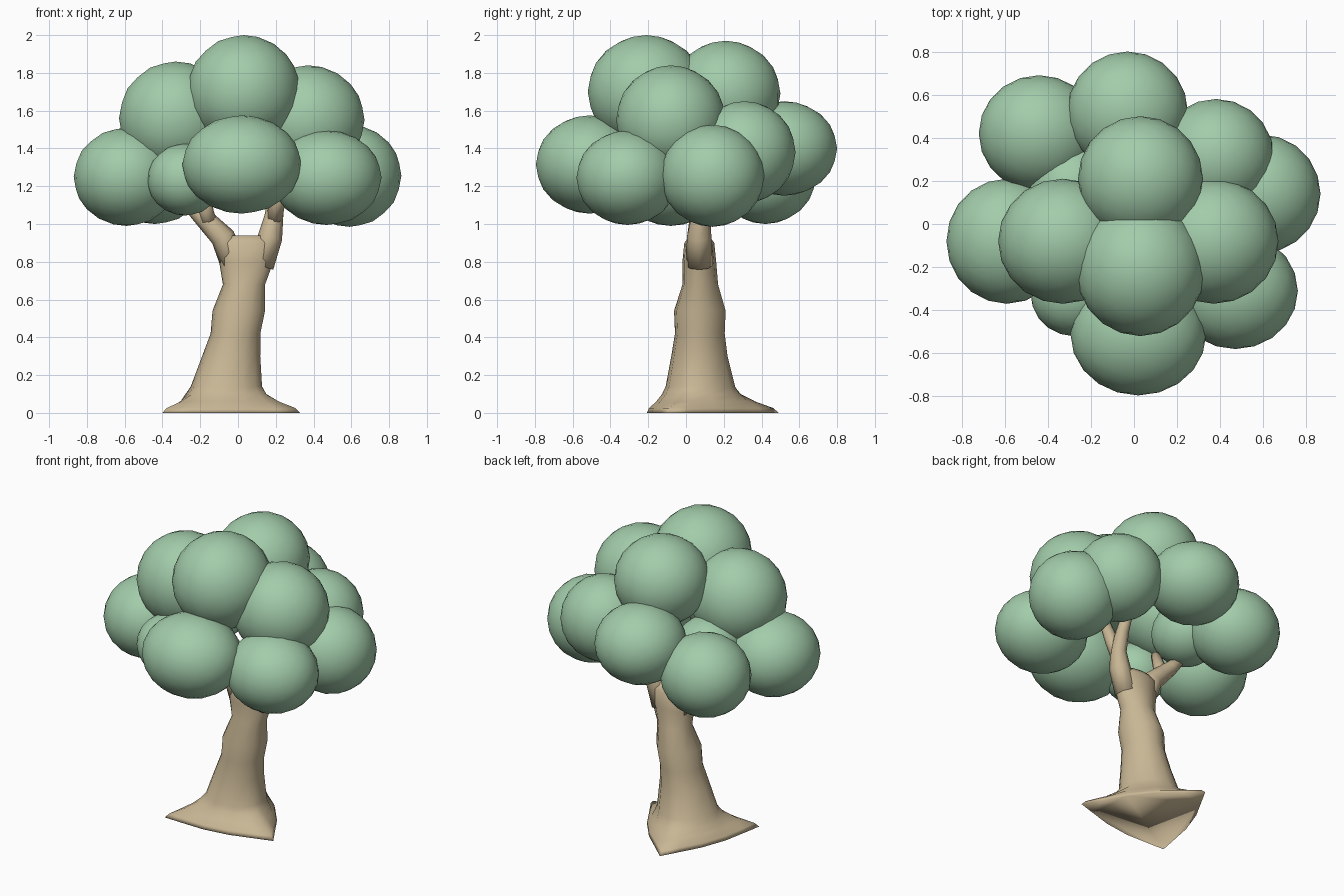
import bpy, bmesh, math
from mathutils import Vector

if "Cube" in bpy.data.objects:
    bpy.data.objects.remove(bpy.data.objects["Cube"])


def material(name, rgb):
    m = bpy.data.materials.new(name)
    m.diffuse_color = (*rgb, 1)
    m.use_nodes = True
    m.node_tree.nodes["Principled BSDF"].inputs["Base Color"].default_value = m.diffuse_color
    return m


LEAF = material("leaf green", (0.36, 0.60, 0.40))
BARK = material("bark tan", (0.58, 0.47, 0.30))


def finish(bm, name, mat):
    bmesh.ops.recalc_face_normals(bm, faces=bm.faces)
    me = bpy.data.meshes.new(name)
    bm.to_mesh(me)
    bm.free()
    for p in me.polygons:
        p.use_smooth = True
    me.materials.append(mat)
    ob = bpy.data.objects.new(name, me)
    bpy.context.collection.objects.link(ob)
    return ob


def loft(name, rings, mat):
    """Skin a list of equal-length point rings and cap both ends."""
    bm = bmesh.new()
    vs = [[bm.verts.new(p) for p in r] for r in rings]
    n = len(vs[0])
    for a, b in zip(vs, vs[1:]):
        for i in range(n):
            j = (i + 1) % n
            bm.faces.new((a[i], a[j], b[j], b[i]))
    bm.faces.new(vs[0])
    bm.faces.new(vs[-1])
    return finish(bm, name, mat)


def branch(name, path, sides=8):
    """Tapered tube along (x, y, z, radius) points."""
    pts = [Vector(p[:3]) for p in path]
    rings = []
    for i, p in enumerate(pts):
        d = (pts[min(i + 1, len(pts) - 1)] - pts[max(i - 1, 0)]).normalized()
        u = d.cross(Vector((0, 1, 0))).normalized()
        v = d.cross(u)
        rings.append([p + path[i][3] * (u * math.cos(t) + v * math.sin(t))
                      for t in (2 * math.pi * k / sides for k in range(sides))])
    return loft(name, rings, BARK)


# Trunk: three-cornered root flare blending into oval rings
corners = [Vector(c) for c in ((0.33, -0.10), (-0.15, 0.49), (-0.40, -0.20))]
mid = Vector((-0.07, 0.07))
flare = []
for i in range(3):
    a, b = corners[i], corners[(i + 1) % 3]
    for k in range(5):
        t = k / 5
        p = a.lerp(b, t)
        flare.append(p + (p - mid).normalized() * 0.05 * math.sin(math.pi * t))
angles = [math.atan2(p.y - mid.y, p.x - mid.x) for p in flare]


def oval(x0, x1, y0, y1):
    return [Vector(((x0 + x1) / 2 + (x1 - x0) / 2 * math.cos(t),
                    (y0 + y1) / 2 + (y1 - y0) / 2 * math.sin(t))) for t in angles]


foot = oval(-0.27, 0.14, -0.12, 0.27)
rings = [[(*f.lerp(o, t), z) for f, o in zip(flare, foot)]
         for t, z in ((0, 0), (0.12, 0.025), (0.55, 0.06), (0.9, 0.10))]
for z, *ext in ((0.14, -0.25, 0.13, -0.11, 0.26), (0.30, -0.19, 0.12, -0.08, 0.22),
                (0.42, -0.145, 0.12, -0.06, 0.205), (0.54, -0.135, 0.145, -0.065, 0.21),
                (0.68, -0.08, 0.145, -0.02, 0.17), (0.80, -0.10, 0.19, -0.02, 0.16),
                (0.90, -0.115, 0.20, -0.01, 0.15), (0.94, -0.07, 0.15, 0.02, 0.12)):
    rings.append([(*p, z) for p in oval(*ext)])
loft("trunk", rings, BARK)

# Forked branches reaching into the crown
branch("left_branch", [(-0.02, 0.07, 0.78, 0.07), (-0.08, 0.07, 0.93, 0.065),
                       (-0.15, 0.07, 1.00, 0.055), (-0.22, 0.08, 1.07, 0.045),
                       (-0.30, 0.11, 1.17, 0.03)])
branch("left_twig", [(-0.15, 0.07, 0.99, 0.045), (-0.17, 0.04, 1.07, 0.04),
                     (-0.17, 0.0, 1.18, 0.03)])
branch("right_branch", [(0.12, 0.07, 0.78, 0.07), (0.17, 0.07, 0.93, 0.065),
                        (0.19, 0.08, 1.04, 0.05), (0.20, 0.13, 1.15, 0.04),
                        (0.20, 0.20, 1.30, 0.03)])
branch("right_twig", [(0.19, 0.07, 1.02, 0.045), (0.21, 0.04, 1.12, 0.04),
                      (0.25, 0.0, 1.30, 0.03)])

# Crown: overlapping leaf balls as (x, y, z, rx, ry, rz)
balls = {
    "top_front": (0.03, -0.21, 1.70, 0.30, 0.31, 0.30),
    "top_back": (0.03, 0.21, 1.69, 0.29, 0.29, 0.28),
    "upper_right": (0.37, -0.08, 1.55, 0.30, 0.29, 0.29),
    "upper_left": (-0.33, -0.08, 1.56, 0.30, 0.29, 0.30),
    "far_left": (-0.59, -0.08, 1.25, 0.28, 0.29, 0.26),
    "back_left": (-0.44, 0.42, 1.26, 0.28, 0.27, 0.26),
    "back": (-0.03, 0.52, 1.40, 0.28, 0.28, 0.25),
    "back_right": (0.38, 0.31, 1.38, 0.27, 0.27, 0.27),
    "far_right": (0.59, 0.14, 1.255, 0.275, 0.275, 0.27),
    "front_right": (0.47, -0.31, 1.245, 0.29, 0.27, 0.25),
    "front": (0.02, -0.51, 1.315, 0.315, 0.285, 0.26),
    "front_left_small": (-0.28, -0.32, 1.235, 0.20, 0.20, 0.19),
    "back_left_small": (-0.28, 0.16, 1.30, 0.21, 0.22, 0.20),
}
for name, (x, y, z, rx, ry, rz) in balls.items():
    bm = bmesh.new()
    bmesh.ops.create_icosphere(bm, subdivisions=3, radius=1)
    bmesh.ops.scale(bm, vec=(rx, ry, rz), verts=bm.verts)
    ob = finish(bm, "leaves_" + name, LEAF)
    ob.location = (x, y, z)
